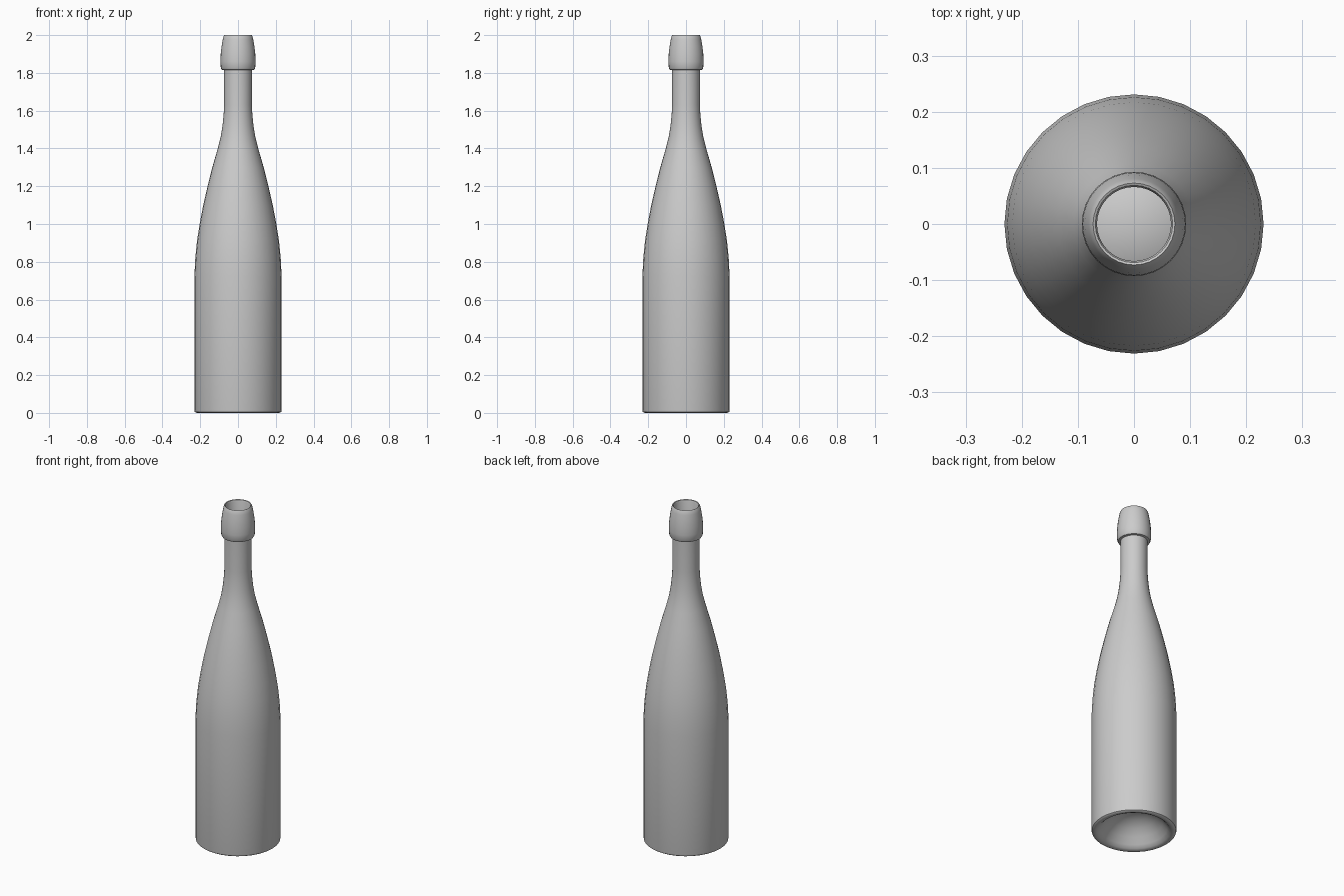
import bpy, bmesh, math

if "Cube" in bpy.data.objects:
    bpy.data.objects.remove(bpy.data.objects["Cube"])

SEG = 32

def lathe(name, profile, angle=40):
    """Revolve an (r, z) profile round the z axis; r = 0 makes a pole."""
    bm = bmesh.new()
    rings = []
    for r, z in profile:
        if r == 0:
            rings.append([bm.verts.new((0, 0, z))] * SEG)
        else:
            rings.append([bm.verts.new((r * math.cos(2 * math.pi * i / SEG),
                                        r * math.sin(2 * math.pi * i / SEG), z))
                          for i in range(SEG)])
    for a, b in zip(rings, rings[1:]):
        for i in range(SEG):
            j = (i + 1) % SEG
            bm.faces.new(list(dict.fromkeys((a[i], a[j], b[j], b[i]))))
    bmesh.ops.recalc_face_normals(bm, faces=bm.faces)
    mesh = bpy.data.meshes.new(name)
    bm.to_mesh(mesh)
    bm.free()
    ob = bpy.data.objects.new(name, mesh)
    bpy.context.collection.objects.link(ob)
    bpy.context.view_layer.objects.active = ob
    ob.select_set(True)
    bpy.ops.object.shade_smooth_by_angle(angle=math.radians(angle))
    ob.select_set(False)
    return ob

# hollow underside
punt = [(0, 0.13), (0.04, 0.127), (0.08, 0.115), (0.12, 0.09), (0.155, 0.055),
        (0.18, 0.022), (0.195, 0.006), (0.21, 0)]
# foot, straight body and shoulder
body = [(0.222, 0.001), (0.229, 0.006), (0.231, 0.015), (0.231, 0.72),
        (0.226, 0.82), (0.217, 0.91), (0.203, 1.0), (0.184, 1.1), (0.161, 1.2),
        (0.136, 1.3), (0.107, 1.4), (0.092, 1.46), (0.082, 1.52), (0.076, 1.58),
        (0.0735, 1.63)]
# neck with collar and rounded lip
neck = [(0.0735, 1.815), (0.086, 1.817), (0.091, 1.826), (0.093, 1.86),
        (0.0915, 1.9), (0.087, 1.94), (0.081, 1.975), (0.077, 1.993), (0.073, 2.0),
        (0.069, 1.998), (0.066, 1.99)]
# inside wall and floor
inside = [(0.066, 1.63), (0.074, 1.52), (0.098, 1.4), (0.152, 1.2), (0.194, 1.0),
          (0.217, 0.82), (0.222, 0.72), (0.222, 0.05), (0.2, 0.03), (0.155, 0.07),
          (0.08, 0.13), (0, 0.145)]

lathe("bottle", punt + body + neck + inside)
